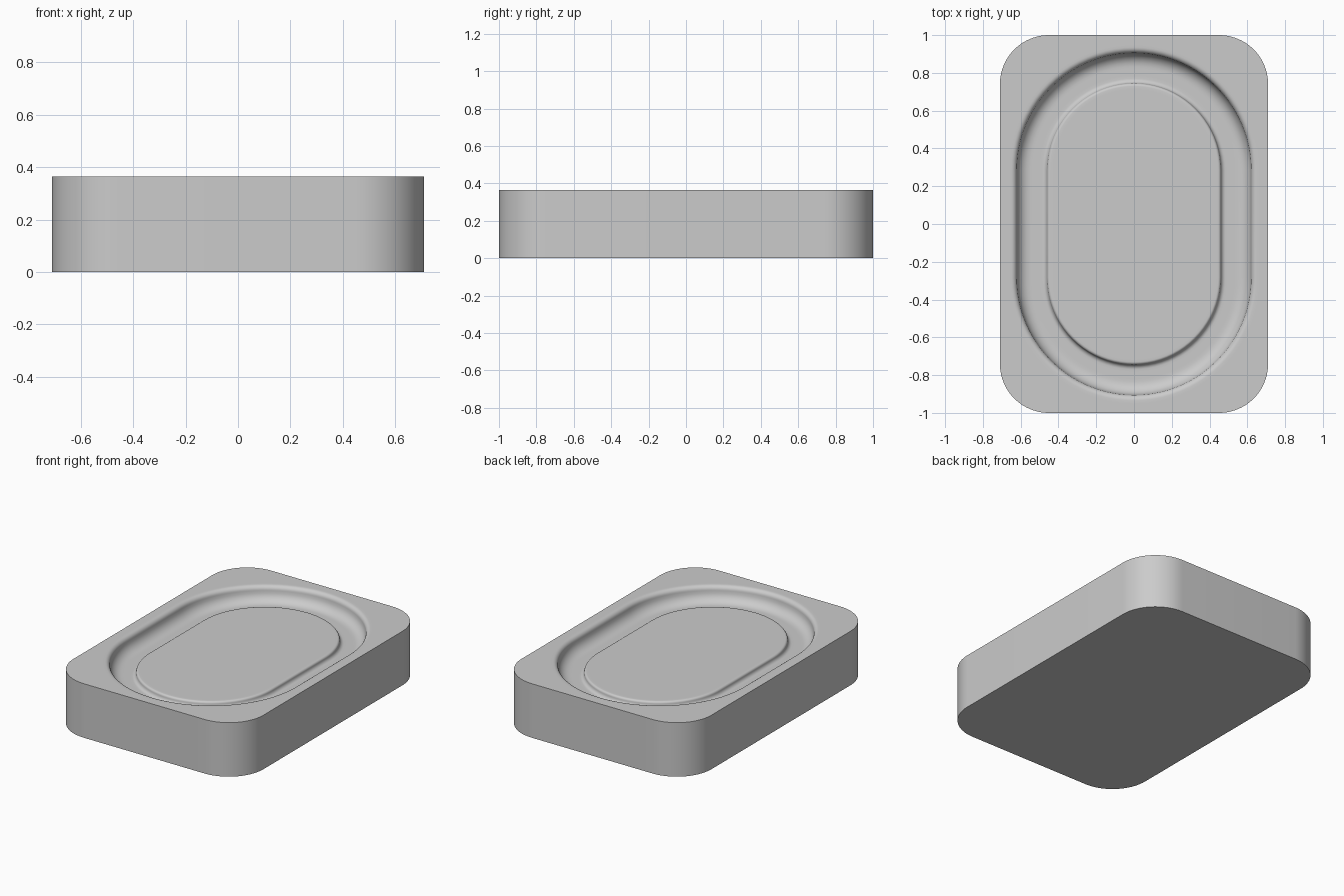
import bpy
import bmesh
from math import cos, sin, pi

cube = bpy.data.objects.get("Cube")
if cube:
    bpy.data.objects.remove(cube, do_unlink=True)

HEIGHT, FLOOR, ISLAND = 0.365, 0.265, 0.305   # rim, groove floor, raised centre
STRAIGHT = 0.285                              # half length of the oval's straight sides
ARC_STEPS, FILLET_STEPS = 20, 6

grey = bpy.data.materials.new("plain grey")
grey.use_nodes = True
color = (0.6, 0.6, 0.6, 1.0)
grey.diffuse_color = color
grey.node_tree.nodes["Principled BSDF"].inputs["Base Color"].default_value = color


def ring(bm, cx, cy, r, z):
    """Loop of four quarter arcs around the centres (+-cx, +-cy)."""
    verts = []
    for q, (sx, sy) in enumerate([(1, 1), (-1, 1), (-1, -1), (1, -1)]):
        for i in range(ARC_STEPS + 1):
            a = (q + i / ARC_STEPS) * pi / 2
            verts.append(bm.verts.new((sx * cx + r * cos(a), sy * cy + r * sin(a), z)))
    return verts


def fillet(r, z, size, convex, up):
    """Quarter round running inwards from radius r, as (radius, height) pairs."""
    points = []
    for i in range(FILLET_STEPS + 1):
        a = i / FILLET_STEPS * pi / 2
        starts_flat = convex != up
        run, rise = (sin(a), 1 - cos(a)) if starts_flat else (1 - cos(a), sin(a))
        points.append((r - size * run, z + (size if up else -size) * rise))
    return points


# Section from the rim, down into the groove and up onto the centre
section = [(0.665, HEIGHT)]
section += fillet(0.65, HEIGHT, 0.03, True, False)
section += fillet(0.62, HEIGHT - 0.03, 0.07, False, False)[1:]
section += [(0.535, FLOOR), (0.5, FLOOR)]
section += fillet(0.485, FLOOR, 0.025, False, True)
section += fillet(0.46, FLOOR + 0.025, 0.015, True, True)[1:]
section += [(0.43, ISLAND)]

# Tray body: rounded block with the oval groove let into its top
bm = bmesh.new()
loops = [ring(bm, 0.45, 0.74, 0.26, z) for z in (0, HEIGHT)]
loops += [ring(bm, 0, STRAIGHT, r, z) for r, z in section]
for lower, upper in zip(loops, loops[1:]):
    n = len(lower)
    for i in range(n):
        j = (i + 1) % n
        bm.faces.new((lower[i], lower[j], upper[j], upper[i]))
bm.faces.new(loops[-1])
bm.faces.new(list(reversed(loops[0])))
bmesh.ops.remove_doubles(bm, verts=bm.verts[:], dist=0.0001)
bmesh.ops.recalc_face_normals(bm, faces=bm.faces[:])

mesh = bpy.data.meshes.new("tray_body")
bm.to_mesh(mesh)
bm.free()
mesh.materials.append(grey)
tray = bpy.data.objects.new("tray_body", mesh)
bpy.context.collection.objects.link(tray)

bpy.context.view_layer.objects.active = tray
tray.select_set(True)
bpy.ops.object.shade_smooth_by_angle(angle=pi / 6)
